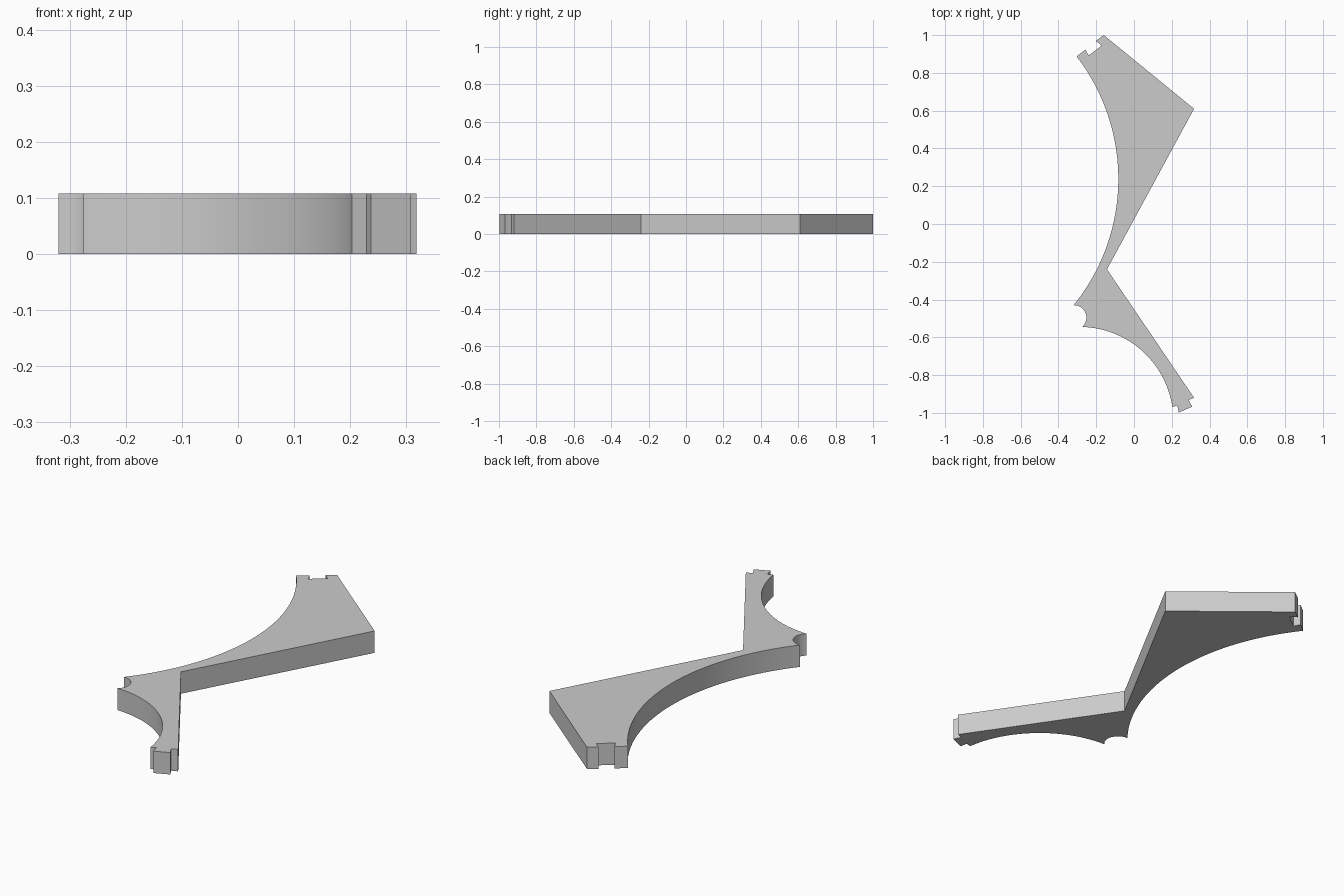
import bpy, bmesh, math
from mathutils import Vector

cube = bpy.data.objects.get("Cube")
if cube:
    bpy.data.objects.remove(cube, do_unlink=True)

HEIGHT = 0.108


def arc(a, mid, b, steps):
    """Points on the circle through a, mid and b, from a to b."""
    a, m, b = Vector(a), Vector(mid), Vector(b)
    u, v = m - a, b - a
    d = 2 * u.cross(v)
    c = a + Vector((v.y * u.dot(u) - u.y * v.dot(v),
                    u.x * v.dot(v) - v.x * u.dot(u))) / d
    start = math.atan2(*(a - c).yx)
    full = 2 * math.pi
    sweep = (math.atan2(*(b - c).yx) - start) % full
    to_mid = (math.atan2(*(m - c).yx) - start) % full
    if to_mid > sweep:
        sweep -= full
    r = (a - c).length
    return [(c.x + r * math.cos(start + sweep * i / steps),
             c.y + r * math.sin(start + sweep * i / steps))
            for i in range(steps + 1)]


# Straight back edges, then the joining tab at the front end
outline = [(-0.16, 1.0), (0.318, 0.61), (-0.143, -0.24), (0.318, -0.92),
           (0.288, -0.932), (0.308, -0.967), (0.237, -0.998), (0.229, -0.96)]
# Small curved side, round notch and large curved side
outline += arc((0.203, -0.97), (0.0, -0.637), (-0.275, -0.545), 32)
outline += arc((-0.275, -0.545), (-0.256, -0.472), (-0.32, -0.43), 16)[1:]
outline += arc((-0.32, -0.43), (-0.083, 0.23), (-0.304, 0.887), 48)[1:]
# Dovetail socket at the back end
outline += [(-0.257, 0.924), (-0.24, 0.892), (-0.171, 0.945), (-0.202, 0.969)]

# Extrude the outline into a flat plate
bm = bmesh.new()
base = bm.faces.new([bm.verts.new((x, y, 0)) for x, y in outline])
top = bmesh.ops.extrude_face_region(bm, geom=[base], use_keep_orig=True)
bmesh.ops.translate(bm, vec=(0, 0, HEIGHT),
                    verts=[g for g in top["geom"] if isinstance(g, bmesh.types.BMVert)])
bmesh.ops.recalc_face_normals(bm, faces=bm.faces)
mesh = bpy.data.meshes.new("bracket_plate")
bm.to_mesh(mesh)
bm.free()
plate = bpy.data.objects.new("bracket_plate", mesh)
bpy.context.collection.objects.link(plate)

# Plain grey finish
grey = bpy.data.materials.new("plain_grey")
grey.use_nodes = True
colour = (0.6, 0.6, 0.6, 1)
grey.diffuse_color = colour
grey.node_tree.nodes["Principled BSDF"].inputs["Base Color"].default_value = colour
mesh.materials.append(grey)

# Smooth curves with crisp edges
bpy.ops.object.select_all(action="DESELECT")
plate.select_set(True)
bpy.context.view_layer.objects.active = plate
bpy.ops.object.shade_smooth_by_angle(angle=math.radians(25))
